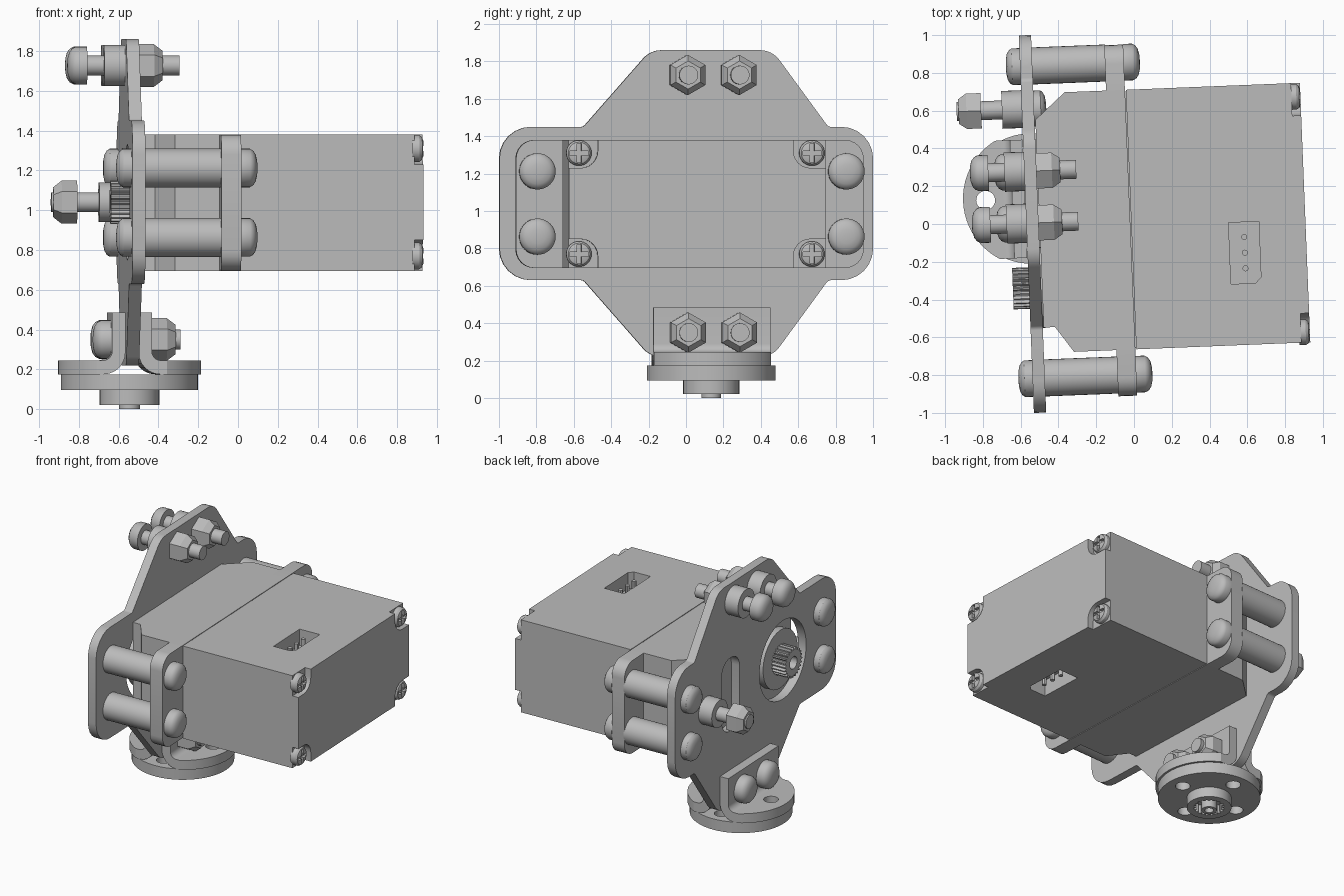
import bpy, bmesh, math
from mathutils import Matrix, Vector

cube = bpy.data.objects.get("Cube")
if cube:
    bpy.data.objects.remove(cube, do_unlink=True)

grey = bpy.data.materials.new("plain_grey")
grey.use_nodes = True
colour = (0.5, 0.5, 0.5, 1)
grey.diffuse_color = colour
grey.node_tree.nodes["Principled BSDF"].inputs["Base Color"].default_value = colour

# Everything is laid out square to the plate, then turned slightly about z
PLACE = Matrix.Translation((-0.54, 0, 0)) @ Matrix.Rotation(math.radians(2.3), 4, 'Z')
MID = 1.04      # height of the body centre
HORN_Y = 0.135  # horn centre


def to_axis(a, b, t, axis):
    return {'x': (t, a, b), 'y': (a, t, b), 'z': (a, b, t)}[axis]


def skin(name, rings):
    """Solid through a list of rings, capped at both ends."""
    bm = bmesh.new()
    loops = [[bm.verts.new(p) for p in ring] for ring in rings]
    n = len(loops[0])
    for one, two in zip(loops, loops[1:]):
        for i in range(n):
            j = (i + 1) % n
            bm.faces.new((one[i], one[j], two[j], two[i]))
    bm.faces.new(loops[0][::-1])
    bm.faces.new(loops[-1])
    bmesh.ops.recalc_face_normals(bm, faces=bm.faces)
    mesh = bpy.data.meshes.new(name)
    bm.to_mesh(mesh)
    bm.free()
    mesh.materials.append(grey)
    obj = bpy.data.objects.new(name, mesh)
    bpy.context.collection.objects.link(obj)
    obj.matrix_world = PLACE
    return obj


def prism(name, outline, lo, hi, axis='x'):
    return skin(name, [[to_axis(a, b, t, axis) for a, b in outline] for t in (lo, hi)])


def circle(r, a=0, b=0, n=32):
    return [(a + r * math.sin(math.tau * i / n), b + r * math.cos(math.tau * i / n)) for i in range(n)]


def lathe(name, profile, a, b, n=32, axis='x'):
    """Turned part: profile is (position along axis, radius)."""
    return skin(name, [[to_axis(p, q, t, axis) for p, q in circle(r, a, b, n)] for t, r in profile])


def rounded(corners, n=6):
    """Polygon from (a, b, radius) corners with filleted corners."""
    out = []
    for i, (a, b, r) in enumerate(corners):
        p = Vector((a, b))
        if not r:
            out.append((a, b))
            continue
        d1 = (Vector(corners[i - 1][:2]) - p).normalized()
        d2 = (Vector(corners[(i + 1) % len(corners)][:2]) - p).normalized()
        half = d1.angle(d2) / 2
        c = p + (d1 + d2).normalized() * r / math.sin(half)
        s = p + d1 * r / math.tan(half) - c
        e = p + d2 * r / math.tan(half) - c
        start = math.atan2(s.y, s.x)
        turn = (math.atan2(e.y, e.x) - start + math.pi) % math.tau - math.pi
        for k in range(n + 1):
            t = start + turn * k / n
            out.append((c.x + r * math.cos(t), c.y + r * math.sin(t)))
    return out


def rect(a0, a1, b0, b1, r=0):
    return rounded([(a0, b0, r), (a1, b0, r), (a1, b1, r), (a0, b1, r)])


def star(r1, r2, teeth, a, b):
    pts = []
    for i in range(teeth * 4):
        r = r1 if i % 4 < 2 else r2
        t = math.tau * i / (teeth * 4)
        pts.append((a + r * math.cos(t), b + r * math.sin(t)))
    return pts


def cut(obj, *tools, op='DIFFERENCE'):
    for tool in tools:
        tool.hide_render = True
        mod = obj.modifiers.new("cut", 'BOOLEAN')
        mod.operation, mod.solver, mod.object = op, 'EXACT', tool
        bpy.context.view_layer.objects.active = obj
        bpy.ops.object.modifier_apply(modifier=mod.name)
        bpy.data.objects.remove(tool, do_unlink=True)


def dome(name, base, tip, r, a, b):
    """Pan head rising from base to tip."""
    h = tip - base
    steps = [(0, 1), (0.55, 1), (0.75, 0.9), (0.9, 0.7), (0.98, 0.4), (1, 0.12)]
    return lathe(name, [(base + h * t, r * k) for t, k in steps], a, b)


def nut(name, base, tip, a, b):
    h = tip - base
    lathe(name, [(base, 0.108), (base + h * 0.65, 0.108), (tip, 0.075)], a, b, 6)


# Mounting plate with output hole and slot
half = [(-1, 1.45, .17), (-.55, 1.45, .03), (-.19, 1.86, .13), (.46, 1.86, .13), (.76, 1.45, .03), (1, 1.45, .17)]
mirrored = [(a, 2 * MID - b, r) for a, b, r in reversed(half)]
plate = prism("mounting_plate", rounded(half + mirrored), -0.03, 0.035)
cut(plate, prism("hole_cutter", circle(0.29, -0.338, MID, 48), -1, 1),
    prism("slot_cutter", rect(0.2, 0.42, 0.77, 1.31, 0.1), -1, 1))

# Servo body in two cases with a seam between
Z0, Z1 = 0.695, 1.38
prism("front_case", [(.04, .55), (.2, .69), (.52, .69), (.52, -.685), (.195, -.685), (.1, -.55), (.04, -.55)], Z0, Z1, 'z')
prism("seam_core", rect(0.5, 0.545, -0.677, 0.682), Z0 + .008, Z1 - .008, 'z')
rear = prism("rear_case", rect(0.525, 1.447, -0.685, 0.69), Z0, Z1, 'z')
for side in (-1, 1):
    face = Z1 if side > 0 else Z0
    socket = [(1.04, -.36), (1.17, -.36), (1.2, -.33), (1.2, -.035), (1.04, -.035)]
    cut(rear, prism("socket_cutter", socket, face - 0.12, face + 0.12, 'z'))
    for k in range(3):
        inner = face - side * 0.13
        lathe("socket_pin", [(inner, .016), (face - side * .02, .016)], 1.12, -.28 + k * .083, 12, 'z')

# Case screws with cross slots in the notched corners
for a, sa in ((-0.63, -1), (0.617, 1)):
    for sb in (-1, 1):
        b = MID + sb * 0.27
        box = [sorted((a - sa * .1, a + sa * .3)), sorted((b - sb * .08, b + sb * .3))]
        cut(rear, prism("notch_cutter", rect(*box[0], *box[1], 0.09), 1.4, 1.6))
        screw = lathe("case_screw", [(1.39, .068), (1.425, .068), (1.44, .058), (1.447, .04)], a, b)
        cut(screw, prism("slot_cutter", rect(a - .05, a + .05, b - .012, b + .012), 1.425, 1.5),
            prism("slot_cutter", rect(a - .012, a + .012, b - .05, b + .05), 1.425, 1.5))

# Ears, standoffs and their pan heads
for name, a0, a1, c in (("front_ear", -0.93, -0.6, -0.817), ("back_ear", 0.6, 0.93, 0.836)):
    out = a0 if c < 0 else a1
    outline = [(a, b, 0.1 if a == out else 0) for a, b in ((a0, Z0), (a1, Z0), (a1, Z1), (a0, Z1))]
    prism(name, rounded(outline), 0.42, 0.52)
    for b in (0.863, 1.212):
        lathe("standoff", [(0.03, 0.098), (0.425, 0.098)], c, b)
        dome("plate_side_head", -0.03, -0.105, 0.097, c, b)
        dome("ear_side_head", 0.52, 0.605, 0.097, c, b)

# Splined output shaft on its boss
lathe("output_boss", [(-0.01, 0.215), (0.05, 0.215)], -0.338, MID)
gear = prism("output_spline", star(0.11, 0.092, 24, -0.338, MID), -0.115, 0.0)
cut(gear, prism("bore_cutter", circle(0.045, -0.338, MID), -0.2, -0.04))

# Paired bolts at the top and through the brackets
for a in (0.005, 0.28):
    lathe("top_bolt", [(-0.25, 0.05), (0.245, 0.05)], a, 1.727)
    dome("top_bolt_head", -0.22, -0.318, 0.095, a, 1.727)
    lathe("top_spacer", [(-0.135, 0.104), (-0.03, 0.104)], a, 1.727)
    nut("top_nut", 0.035, 0.16, a, 1.727)
    lathe("bracket_bolt", [(-0.12, 0.05), (0.25, 0.05)], a, 0.35)
    dome("bracket_bolt_head", -0.095, -0.19, 0.097, a, 0.35)
    nut("bracket_nut", 0.1, 0.225, a, 0.35)

# Single side bolt pointing away from the body
lathe("side_bolt", [(-0.375, 0.05), (0.06, 0.05)], 0.61, MID)
dome("side_bolt_head", 0.035, 0.1, 0.095, 0.61, MID)
lathe("side_spacer", [(-0.135, 0.1), (-0.03, 0.1)], 0.61, MID)
nut("side_nut", -0.245, -0.365, 0.61, MID)

# L brackets either side of the plate, flanges trimmed round
for name, s in (("outer_bracket", -1), ("inner_bracket", 1)):
    k = 0.033
    section = [(k, .485, 0), (k, .175, .11), (.4, .175, 0), (.4, .245, 0), (.1, .245, .045), (.1, .485, 0)]
    bracket = prism(name, rounded([(s * u, z, r) for u, z, r in section]), HORN_Y - .313, HORN_Y + .313, 'y')
    cut(bracket, prism("round_trim", circle(0.36, 0, HORN_Y, 64), 0, 1, 'z'), op='INTERSECT')
    cut(bracket, prism("hole_cutter", circle(0.05, s * 0.24, HORN_Y), 0.1, 0.3, 'z'))

# Round horn with four holes and a splined hub
horn = lathe("horn_disc", [(0.095, 0.345), (0.175, 0.345)], 0, HORN_Y, 64, 'z')
for i in range(4):
    t = math.tau * i / 4
    cut(horn, prism("hole_cutter", circle(0.05, 0.24 * math.cos(t), HORN_Y + 0.24 * math.sin(t)), 0, 0.3, 'z'))
hub = lathe("horn_hub", [(0.022, 0.15), (0.1, 0.15)], 0, HORN_Y, 48, 'z')
cut(hub, prism("spline_cutter", star(0.105, 0.09, 20, 0, HORN_Y), -0.1, 0.085, 'z'))
tip = lathe("horn_screw", [(0, 0.052), (0.09, 0.052)], 0, HORN_Y, 32, 'z')
cut(tip, prism("bore_cutter", circle(0.03, 0, HORN_Y), -0.1, 0.06, 'z'))

# Smooth round parts while keeping edges sharp
bpy.ops.object.select_all(action='DESELECT')
for obj in bpy.context.collection.objects:
    if obj.type == 'MESH':
        obj.select_set(True)
        bpy.context.view_layer.objects.active = obj
bpy.ops.object.shade_smooth_by_angle(angle=math.radians(30))
